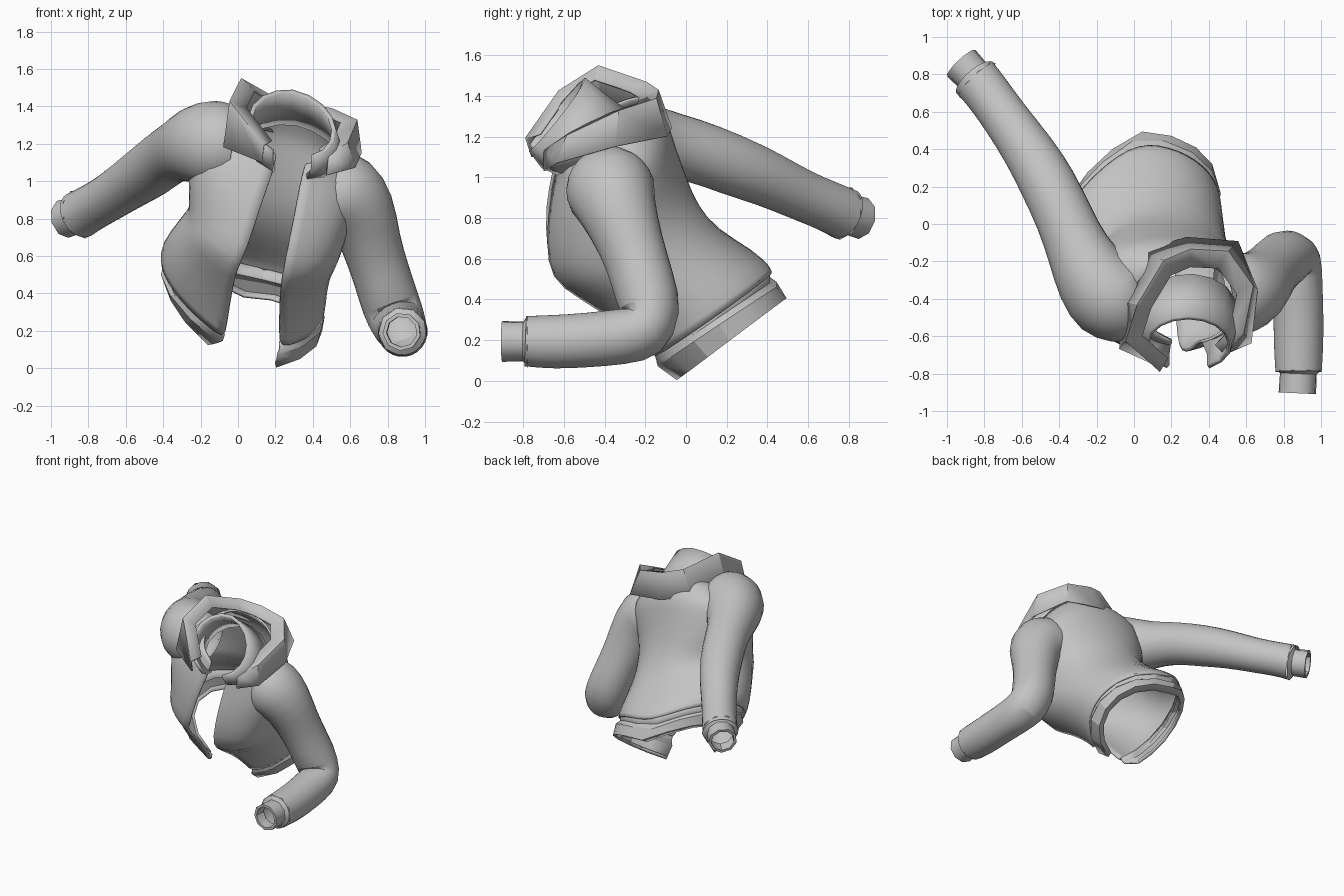
import bpy, bmesh
from math import sin, cos, pi, asin
from mathutils import Vector

cube = bpy.data.objects.get("Cube")
if cube:
    bpy.data.objects.remove(cube, do_unlink=True)

grey = bpy.data.materials.new("cloth_grey")
grey.use_nodes = True
shade = (0.55, 0.55, 0.55, 1)
grey.diffuse_color = shade
grey.node_tree.nodes["Principled BSDF"].inputs["Base Color"].default_value = shade


def loft(name, rows, closed=False, subdivide=0, thickness=0.0, angle=50):
    """Skin a list of equally long point rows into one cloth part."""
    bm = bmesh.new()
    grid = [[bm.verts.new(p) for p in row] for row in rows]
    count = len(rows[0])
    for low, high in zip(grid, grid[1:]):
        for i in range(count if closed else count - 1):
            j = (i + 1) % count
            bm.faces.new((low[i], low[j], high[j], high[i]))
    mesh = bpy.data.meshes.new(name)
    bm.to_mesh(mesh)
    bm.free()
    mesh.materials.append(grey)
    part = bpy.data.objects.new(name, mesh)
    bpy.context.collection.objects.link(part)
    if subdivide:
        part.modifiers.new("smooth_cloth", "SUBSURF").levels = subdivide
        part.modifiers["smooth_cloth"].render_levels = subdivide
    if thickness:
        solid = part.modifiers.new("cloth_thickness", "SOLIDIFY")
        solid.thickness = thickness
        solid.offset = -1
    bpy.ops.object.select_all(action="DESELECT")
    bpy.context.view_layer.objects.active = part
    part.select_set(True)
    bpy.ops.object.shade_smooth_by_angle(angle=angle * pi / 180)
    return part


def open_ring(front, back, sides, edges, drop=.3, lift=.3, swing=0, power=.8, steps=22):
    """Oval open at the front between two edge x positions.
    It drops towards the left; its right half lifts and swings forward."""
    middle = (sides[0] + sides[1]) / 2
    half = (sides[1] - sides[0]) / 2
    start = -pi + asin((middle - edges[0]) / half)
    end = pi - asin((edges[1] - middle) / half)
    ring = []
    for i in range(steps + 1):
        a = start + (end - start) * i / steps
        depth = abs(cos(a)) ** power * (1 if cos(a) > 0 else -1)
        t = (depth + 1) / 2
        off = half * sin(a)
        y = front[0] + (back[0] - front[0]) * t + swing * min(off, 0)
        z = front[1] + (back[1] - front[1]) * t - off * (drop if off > 0 else lift)
        ring.append((middle + off, y, z))
    return ring


def tube_rows(path, sides):
    """Rings around a path of (x, y, z, radius), carried without twisting."""
    points = [Vector(p[:3]) for p in path]
    last = len(points) - 1
    rows, normal, previous = [], None, None
    for i, p in enumerate(points):
        tangent = (points[min(i + 1, last)] - points[max(i - 1, 0)]).normalized()
        if normal is None:
            normal = tangent.orthogonal().normalized()
        else:
            normal = previous.rotation_difference(tangent) @ normal
        previous = tangent
        across = tangent.cross(normal)
        rows.append([p + path[i][3] * (normal * cos(k * 2 * pi / sides) + across * sin(k * 2 * pi / sides))
                     for k in range(sides)])
    return rows


# Torso: front (y, z), back (y, z), side x limits, front edge x positions
skirt = [
    ((-.19, .1), (.42, .53), (-.4, .45), (-.07, .22)),
    ((-.24, .17), (.4, .57), (-.41, .46), (-.06, .22)),
    ((-.42, .35), (.18, .7), (-.31, .48), (-.03, .22)),
]
chest = [
    ((-.62, .48), (.06, .84), (-.25, .52), (0, .23)),
    ((-.68, .6), (0, .96), (-.25, .55), (.05, .25)),
    ((-.68, .85), (-.05, 1.1), (-.26, .61), (.12, .3)),
    ((-.64, 1.02), (-.08, 1.19), (-.24, .65), (.18, .33)),
    ((-.63, 1.09), (-.1, 1.26), (-.1, .6), (.2, .35)),
    ((-.63, 1.12), (-.2, 1.36), (.05, .53), (.21, .36)),
]
rows = [open_ring(*r, drop=.04, lift=.6, swing=.52, power=1) for r in skirt]
rows.append(open_ring(*chest[0], drop=.2, lift=.4, swing=.25))
rows += [open_ring(*r) for r in chest[1:]]
loft("torso", rows, subdivide=1, thickness=.015)

# Waistband with a groove above and a rounded lower edge
band = [
    ((-.06, .02), (.44, .39), (-.35, .41), (-.15, .2)),
    ((-.07, .0), (.48, .41), (-.37, .44), (-.15, .2)),
    ((-.16, .06), (.45, .46), (-.4, .45), (-.1, .21)),
    ((-.17, .08), (.41, .48), (-.38, .43), (-.08, .22)),
    ((-.18, .12), (.41, .54), (-.39, .44), (-.07, .22)),
]
loft("waistband", [open_ring(*r, drop=0, lift=.6, swing=.52, power=1, steps=14) for r in band],
     thickness=.015, angle=25)

# Sleeves, each running from inside the shoulder to the wrist
right_sleeve = [
    (.0, -.43, 1.18, .2), (-.06, -.42, 1.19, .235), (-.14, -.4, 1.2, .25),
    (-.22, -.29, 1.2, .22), (-.3, -.14, 1.17, .175), (-.37, .03, 1.14, .16),
    (-.46, .22, 1.065, .16), (-.56, .39, 1.0, .145), (-.69, .57, .91, .13),
    (-.79, .71, .855, .13), (-.85, .78, .82, .135),
]
left_sleeve = [
    (.46, -.39, .97, .18), (.51, -.385, .96, .22), (.58, -.37, .94, .235),
    (.66, -.34, .85, .2), (.71, -.27, .67, .165), (.77, -.21, .49, .16),
    (.82, -.17, .33, .165), (.86, -.19, .235, .155), (.87, -.33, .215, .145),
    (.88, -.48, .2, .14), (.88, -.65, .19, .14), (.88, -.79, .195, .13),
]
# Each cuff turns in under its sleeve, then runs out past it
cuffs = {
    "right": [(-.84, .77, .825, .135), (-.857, .788, .82, .1), (-.925, .86, .8, .105)],
    "left": [(.88, -.78, .195, .13), (.88, -.8, .195, .1), (.875, -.905, .195, .102)],
}
for side, path in (("right", right_sleeve), ("left", left_sleeve)):
    loft(side + "_sleeve", tube_rows(path, 12), closed=True, subdivide=1)
    outer = cuffs[side]
    rows = tube_rows(outer, 9)
    centre = Vector(outer[2][:3])
    inward = (Vector(outer[1][:3]) - centre) * .8
    rows.append([centre + (p - centre) * .8 for p in rows[-1]])
    rows.append([p + inward for p in rows[-1]])
    loft(side + "_cuff", rows, closed=True, angle=40)

# Standing collar around the neck, leaning forward
stand = [
    ((-.63, 1.04), (-.28, 1.3), (.06, .53), (.2, .36)),
    ((-.71, 1.07), (-.4, 1.38), (.05, .53), (.19, .39)),
    ((-.77, 1.14), (-.51, 1.47), (.08, .5), (.19, .39)),
]
loft("standing_collar", [open_ring(*r, drop=.2, lift=.1, power=1, steps=14) for r in stand],
     thickness=.025, angle=35)

# Folded collar: lower edge, upper fold and the slope back to the neck
lower = [(.13, -.75, 1.1), (-.07, -.66, 1.18), (-.06, -.42, 1.3), (.06, -.15, 1.29), (.28, -.08, 1.24),
         (.55, -.1, 1.2), (.65, -.35, 1.15), (.62, -.63, 1.07), (.47, -.69, 1.03)]
upper = [(.14, -.78, 1.19), (-.04, -.62, 1.42), (.02, -.43, 1.54), (.16, -.2, 1.46), (.3, -.14, 1.42),
         (.5, -.15, 1.38), (.63, -.33, 1.32), (.58, -.58, 1.2), (.48, -.69, 1.13)]
neck = Vector((.29, -.5, 1.27))
inner = [Vector(p).lerp(neck, .24) for p in upper]
loft("folded_collar", [lower, upper, inner], thickness=.012, angle=25)
